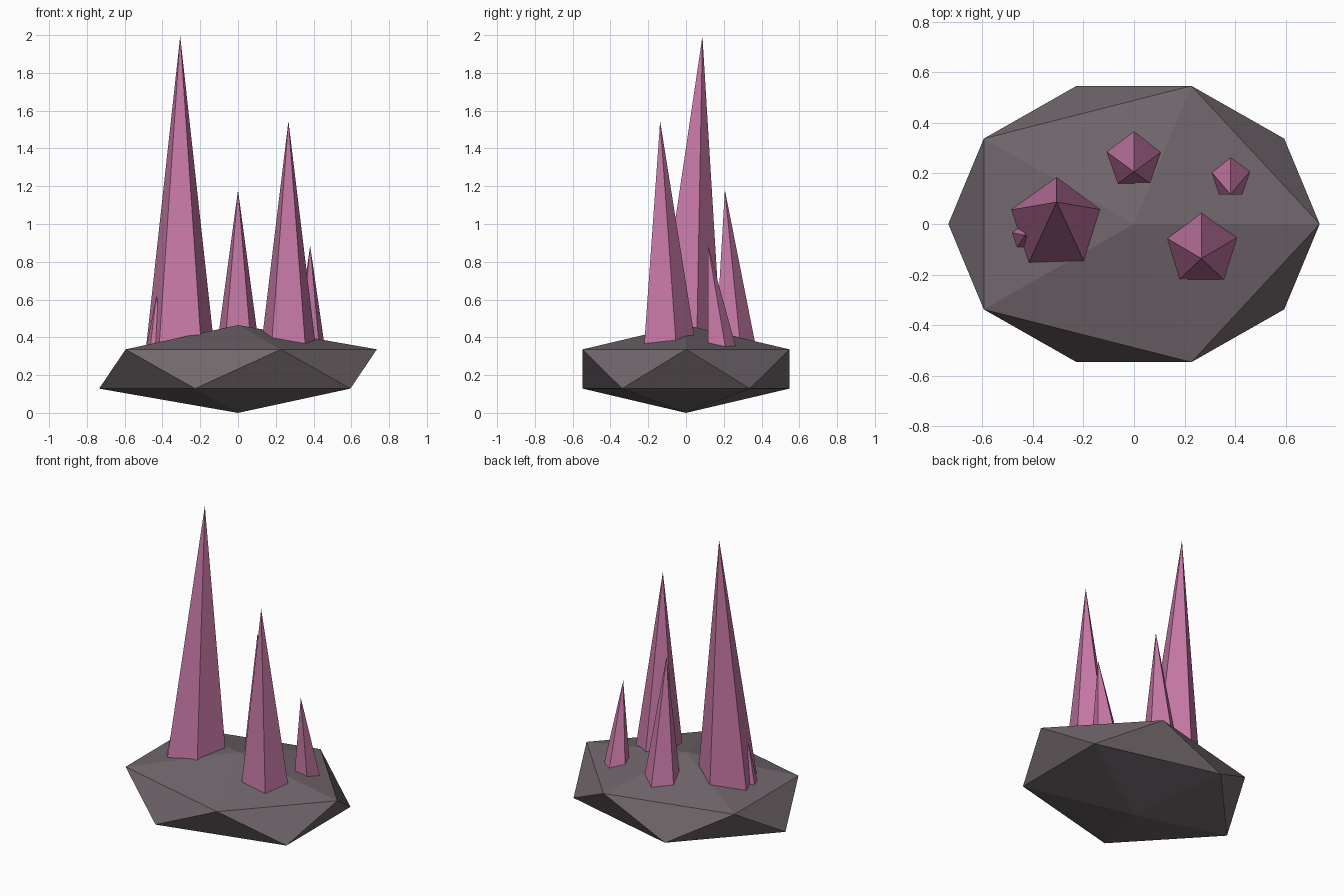
import bpy, bmesh
from math import sin, cos, pi

if "Cube" in bpy.data.objects:
    bpy.data.objects.remove(bpy.data.objects["Cube"])


def material(name, rgb):
    m = bpy.data.materials.new(name)
    m.diffuse_color = (*rgb, 1)
    m.use_nodes = True
    m.node_tree.nodes["Principled BSDF"].inputs["Base Color"].default_value = m.diffuse_color
    return m


def add_object(name, bm, mat):
    bmesh.ops.recalc_face_normals(bm, faces=bm.faces)
    me = bpy.data.meshes.new(name)
    bm.to_mesh(me)
    bm.free()
    me.materials.append(mat)
    ob = bpy.data.objects.new(name, me)
    bpy.context.collection.objects.link(ob)
    return ob


rock = material("dark_rock", (0.165, 0.135, 0.15))
pink = material("pink_crystal", (0.57, 0.19, 0.38))

# Rock base: a squashed icosahedron
bm = bmesh.new()
bmesh.ops.create_icosphere(bm, subdivisions=1, radius=1)
for v in bm.verts:
    v.co = (v.co.x * 0.822, v.co.y * 0.643, v.co.z * 0.2325 + 0.2325)
add_object("rock_base", bm, rock)


def crystal(name, x, y, r, tip_y, tip_z, surface=0.39, foot=0.30):
    """Five-sided spike; x, y, r hold at the rock surface, the foot is sunk."""
    k = (tip_z - foot) / (tip_z - surface)
    cy, cr = tip_y + (y - tip_y) * k, r * k
    bm = bmesh.new()
    ring = [bm.verts.new((x + cr * sin(i * 2 * pi / 5),
                          cy + cr * cos(i * 2 * pi / 5), foot)) for i in range(5)]
    tip = bm.verts.new((x, tip_y, tip_z))
    bm.faces.new(ring)
    for i in range(5):
        bm.faces.new((ring[i], ring[(i + 1) % 5], tip))
    add_object(name, bm, pink)


# Crystals: centre x, y, radius, tip y, tip z
crystal("crystal_tallest", -0.306, 0.0, 0.185, 0.087, 1.995)
crystal("crystal_tall", 0.267, -0.10, 0.147, -0.137, 1.545)
crystal("crystal_middle", 0.0, 0.25, 0.112, 0.206, 1.18)
crystal("crystal_small", 0.382, 0.181, 0.079, 0.117, 0.885, surface=0.365)
crystal("crystal_tiny", -0.432, -0.05, 0.052, -0.045, 0.62, surface=0.365)
